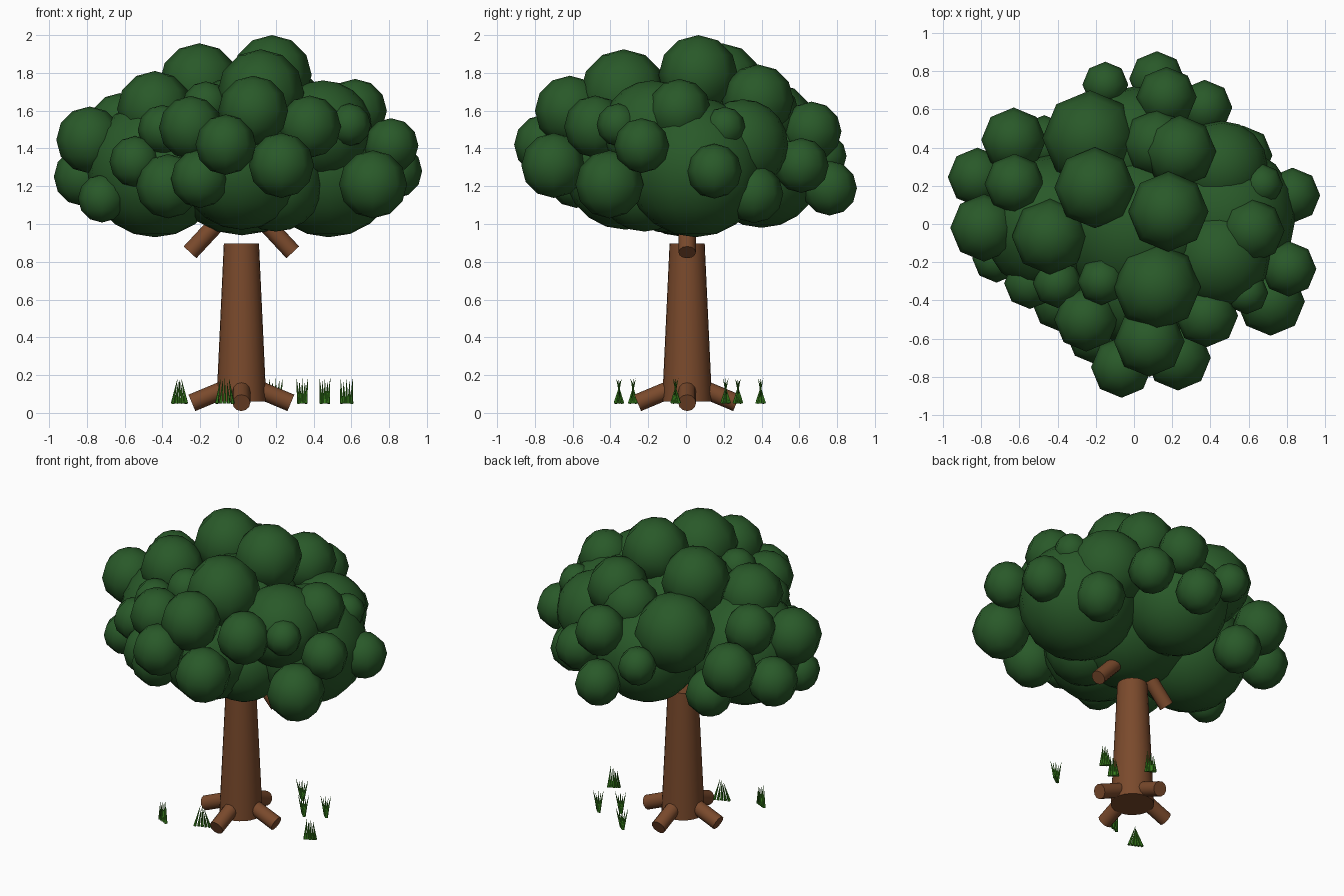
import bpy, bmesh, math
from mathutils import Vector, Matrix


def material(name, rgb):
    m = bpy.data.materials.new(name)
    m.diffuse_color = (*rgb, 1)
    return m


BARK = material("bark_brown", (0.195, 0.068, 0.025))
LEAF = material("leaf_green", (0.022, 0.1, 0.022))
GRASS = material("grass_green", (0.04, 0.22, 0.012))


def finish(name, bm, mat):
    mesh = bpy.data.meshes.new(name)
    bm.to_mesh(mesh)
    bm.free()
    mesh.materials.append(mat)
    ob = bpy.data.objects.new(name, mesh)
    bpy.context.collection.objects.link(ob)
    bpy.context.view_layer.objects.active = ob
    ob.select_set(True)
    bpy.ops.object.shade_smooth_by_angle(angle=math.radians(50))
    ob.select_set(False)
    return ob


def add_cone(bm, a, b, r1, r2, sides):
    """Tapered cylinder from point a to point b."""
    a, b = Vector(a), Vector(b)
    d = b - a
    mat = Matrix.Translation((a + b) / 2) @ d.to_track_quat('Z', 'Y').to_matrix().to_4x4()
    bmesh.ops.create_cone(bm, cap_ends=True, segments=sides, radius1=r1,
                          radius2=r2, depth=d.length, matrix=mat)


def cone(name, a, b, r1, r2, sides, mat):
    bm = bmesh.new()
    add_cone(bm, a, b, r1, r2, sides)
    finish(name, bm, mat)


def balls(name, specs, seg, rings):
    bm = bmesh.new()
    for x, y, z, r in specs:
        bmesh.ops.create_uvsphere(bm, u_segments=seg, v_segments=rings, radius=r,
                                  matrix=Matrix.Translation((x, y, z)))
    finish(name, bm, LEAF)


# Trunk
CX, CY = 0.018, 0.006
cone("trunk", (CX, CY, 0.06), (CX, CY, 0.897), 0.132, 0.093, 24, BARK)

# Four roots spreading from the trunk base
for i in range(4):
    c, s = math.cos(i * math.pi / 2), math.sin(i * math.pi / 2)
    cone(f"root_{i + 1}", (CX + 0.03 * c, CY + 0.03 * s, 0.15),
         (CX + 0.262 * c, CY + 0.262 * s, 0.053), 0.047, 0.047, 12, BARK)

# Two branches running up into the crown
for side, name in ((-1, "branch_left"), (1, "branch_right")):
    cone(name, (CX + side * 0.272, CY, 0.85), (CX + side * 0.03, CY, 1.11),
         0.046, 0.046, 12, BARK)

# Large inner masses of the crown
balls("crown_core", [
    (0.02, -0.03, 1.36, 0.42), (-0.44, 0, 1.29, 0.36), (0.48, 0.05, 1.3, 0.37),
    (0.0, 0.4, 1.3, 0.32), (0.02, -0.32, 1.3, 0.33), (0.2, -0.22, 1.21, 0.25),
    (0.46, 0.3, 1.42, 0.24), (0.45, -0.18, 1.5, 0.26),
], 16, 10)

# Leaf clusters over the crown, top
balls("upper_leaf_clusters", [
    (-0.205, 0.19, 1.745, 0.212), (0.18, 0.065, 1.79, 0.21),
    (0.12, -0.33, 1.695, 0.23), (-0.44, -0.065, 1.61, 0.2),
    (0.24, 0.38, 1.655, 0.19), (-0.23, 0.45, 1.5, 0.25),
    (0.62, -0.035, 1.6, 0.168), (0.08, -0.615, 1.6, 0.185),
    (-0.17, -0.3, 1.63, 0.125), (0.12, 0.42, 1.58, 0.18),
], 8, 6)

# Leaf clusters around the sides
balls("side_leaf_clusters", [
    (-0.15, 0.73, 1.36, 0.12), (0.12, 0.76, 1.19, 0.145),
    (0.17, 0.665, 1.49, 0.158), (0.37, 0.61, 1.31, 0.145),
    (-0.63, 0.44, 1.35, 0.17), (0.83, 0.15, 1.28, 0.145),
    (0.67, 0.205, 1.51, 0.11), (-0.82, 0.245, 1.25, 0.155),
    (-0.625, 0.21, 1.535, 0.158), (-0.785, -0.02, 1.445, 0.177),
    (0.81, -0.235, 1.415, 0.145), (0.715, -0.405, 1.21, 0.18),
    (0.59, -0.36, 1.525, 0.113), (-0.25, -0.5, 1.51, 0.168),
    (-0.065, -0.75, 1.42, 0.16), (0.23, -0.7, 1.31, 0.172),
    (0.38, -0.48, 1.515, 0.165), (-0.545, -0.31, 1.33, 0.135),
    (-0.72, -0.18, 1.135, 0.127), (-0.37, -0.4, 1.2, 0.17),
    (-0.2, -0.58, 1.24, 0.155), (0.57, 0.36, 1.16, 0.155),
    (-0.47, 0.42, 1.15, 0.15), (-0.4, -0.31, 1.5, 0.13),
], 8, 6)

# Grass tufts: (x, y, half width at base, half width at tips, y slant of the row)
tufts = [(-0.31, -0.355, 0.036, 0.01, -1), (-0.07, -0.28, 0.042, 0.022, 1),
         (0.34, 0.21, 0.018, 0.03, -1), (0.2, 0.395, 0.02, 0.036, -1),
         (0.46, 0.275, 0.018, 0.028, -1), (0.575, -0.055, 0.026, 0.032, 1)]
for n, (x, y, wb, wt, s) in enumerate(tufts):
    bm = bmesh.new()
    for k in range(5):
        t = k / 2 - 1
        add_cone(bm, (x + t * wb, y + s * t * 0.019, 0.05),
                 (x + t * wt, y - s * t * 0.014, 0.182 - 0.014 * (k % 2)), 0.01, 0.0005, 6)
    finish(f"grass_tuft_{n + 1}", bm, GRASS)
